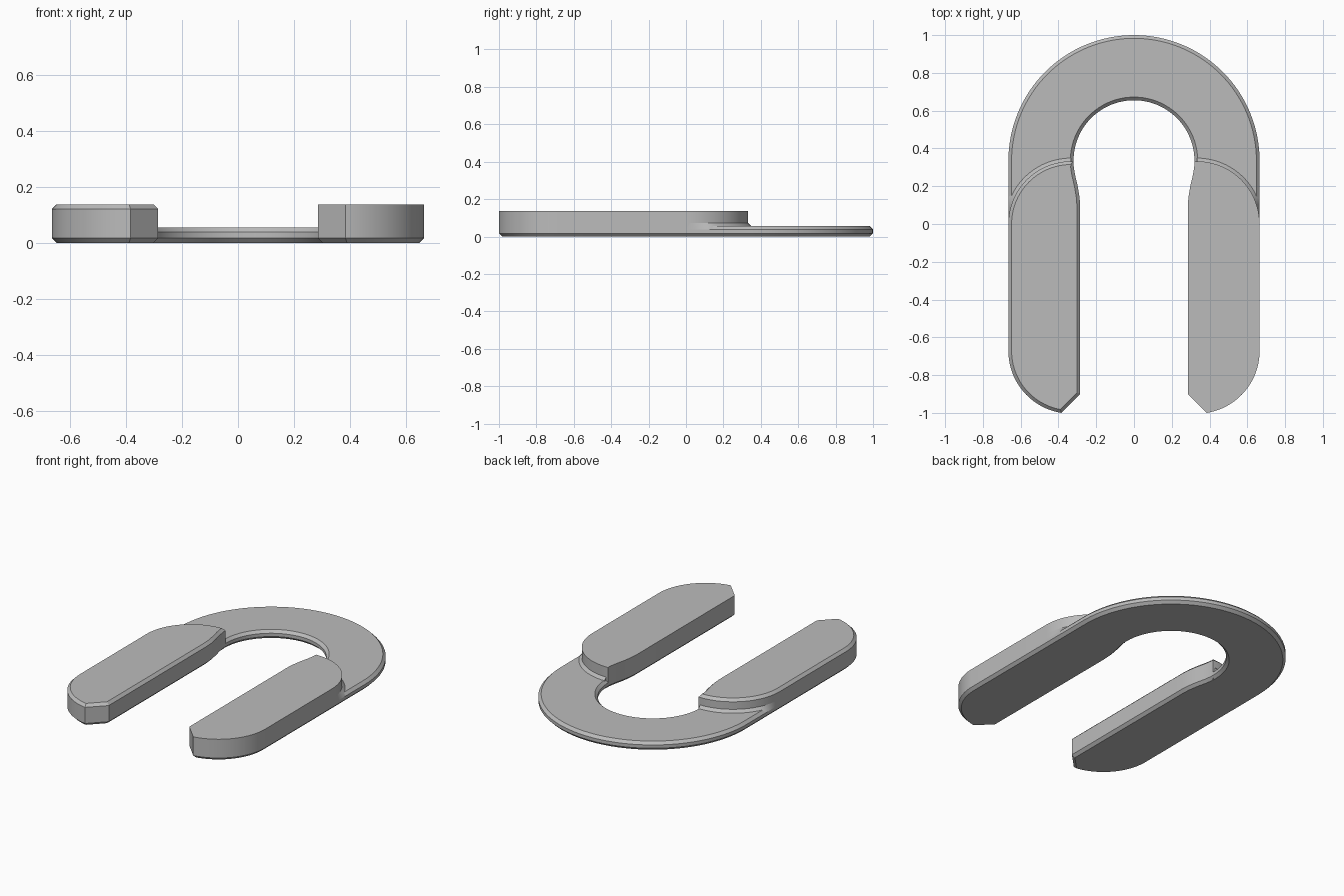
import bpy, bmesh
from math import sin, cos, pi
from mathutils import Vector

cube = bpy.data.objects.get("Cube")
if cube:
    bpy.data.objects.remove(cube)

grey = bpy.data.materials.new("plain_grey")
grey.use_nodes = True
grey.diffuse_color = (0.5, 0.5, 0.5, 1)
grey.node_tree.nodes["Principled BSDF"].inputs["Base Color"].default_value = (0.5, 0.5, 0.5, 1)

HALF, INNER, ARCH_Y = 0.665, 0.32, 0.335   # half width, inner radius, arch centre
PLATE_H, LEG_H, CHAMFER = 0.055, 0.137, 0.017


def arc(cx, cy, r, start, end, steps):
    angles = [start + (end - start) * i / steps for i in range(steps + 1)]
    return [Vector((cx + r * cos(a), cy + r * sin(a))) for a in angles]


def inset(points, d):
    """Move every edge of a counter-clockwise outline inward by d."""
    result = []
    for i, p in enumerate(points):
        a = (p - points[i - 1]).normalized()
        b = (points[(i + 1) % len(points)] - p).normalized()
        na, nb = Vector((-a.y, a.x)), Vector((-b.y, b.x))
        result.append(p + (na + nb) * d / (1 + na.dot(nb)))
    return result


def loft(name, rings):
    """Closed solid through (outline, height) rings."""
    bm = bmesh.new()
    loops = [[bm.verts.new((p.x, p.y, z)) for p in pts] for pts, z in rings]
    n = len(loops[0])
    for low, high in zip(loops, loops[1:]):
        for i in range(n):
            j = (i + 1) % n
            bm.faces.new((low[i], low[j], high[j], high[i]))
    bm.faces.new(loops[0][::-1])
    bm.faces.new(loops[-1])
    bmesh.ops.recalc_face_normals(bm, faces=bm.faces)
    mesh = bpy.data.meshes.new(name)
    bm.to_mesh(mesh)
    bm.free()
    mesh.materials.append(grey)
    obj = bpy.data.objects.new(name, mesh)
    bpy.context.collection.objects.link(obj)
    bpy.ops.object.select_all(action='DESELECT')
    obj.select_set(True)
    bpy.context.view_layer.objects.active = obj
    bpy.ops.object.shade_smooth_by_angle(angle=pi / 9)
    return obj


def slab(name, outline, height, top_chamfer=True):
    small = inset(outline, CHAMFER)
    rings = [(small, 0), (outline, CHAMFER)]
    if top_chamfer:
        rings += [(outline, height - CHAMFER), (small, height)]
    else:
        rings += [(outline, height)]
    return loft(name, rings)


def mirrored(points):
    return [Vector((-p.x, p.y)) for p in reversed(points)]


# Thin arched plate, with its ends running into the legs
plate = [Vector((HALF, -0.1))] + arc(0, ARCH_Y, HALF, 0, pi, 64) + [Vector((-HALF, -0.1))]
plate += [Vector((-INNER, -0.1))] + arc(0, ARCH_Y, INNER, pi, 0, 64) + [Vector((INNER, -0.1))]
slab("arch_plate", plate, PLATE_H)

# Thick legs: rounded outer corners, clipped tip, flared inner edge
R = 0.332
MID = HALF - R
leg = [Vector((0.285, -0.9))]
leg += arc(MID, -0.672, R, -0.4515 * pi, 0, 24)
leg += arc(MID, 0, R, 0, pi / 2, 24)
leg += [Vector(p) for p in ((0.32, 0.332), (0.32, 0.31), (0.312, 0.26),
                            (0.298, 0.2), (0.288, 0.14), (0.285, 0.09))]
slab("left_leg", leg, LEG_H, top_chamfer=False)
slab("right_leg", mirrored(leg), LEG_H)

# Sloped skirts where the rounded leg ends meet the plate
def skirt_ring(r):
    pts = [Vector((min(p.x, HALF), p.y)) for p in arc(MID, 0, r, 0, pi / 2, 24)]
    return [Vector((MID, 0))] + pts


skirt = [(skirt_ring(R + 2 * CHAMFER), PLATE_H - CHAMFER),
         (skirt_ring(R), PLATE_H + CHAMFER)]
loft("left_skirt", skirt)
loft("right_skirt", [(mirrored(pts), z) for pts, z in skirt])
